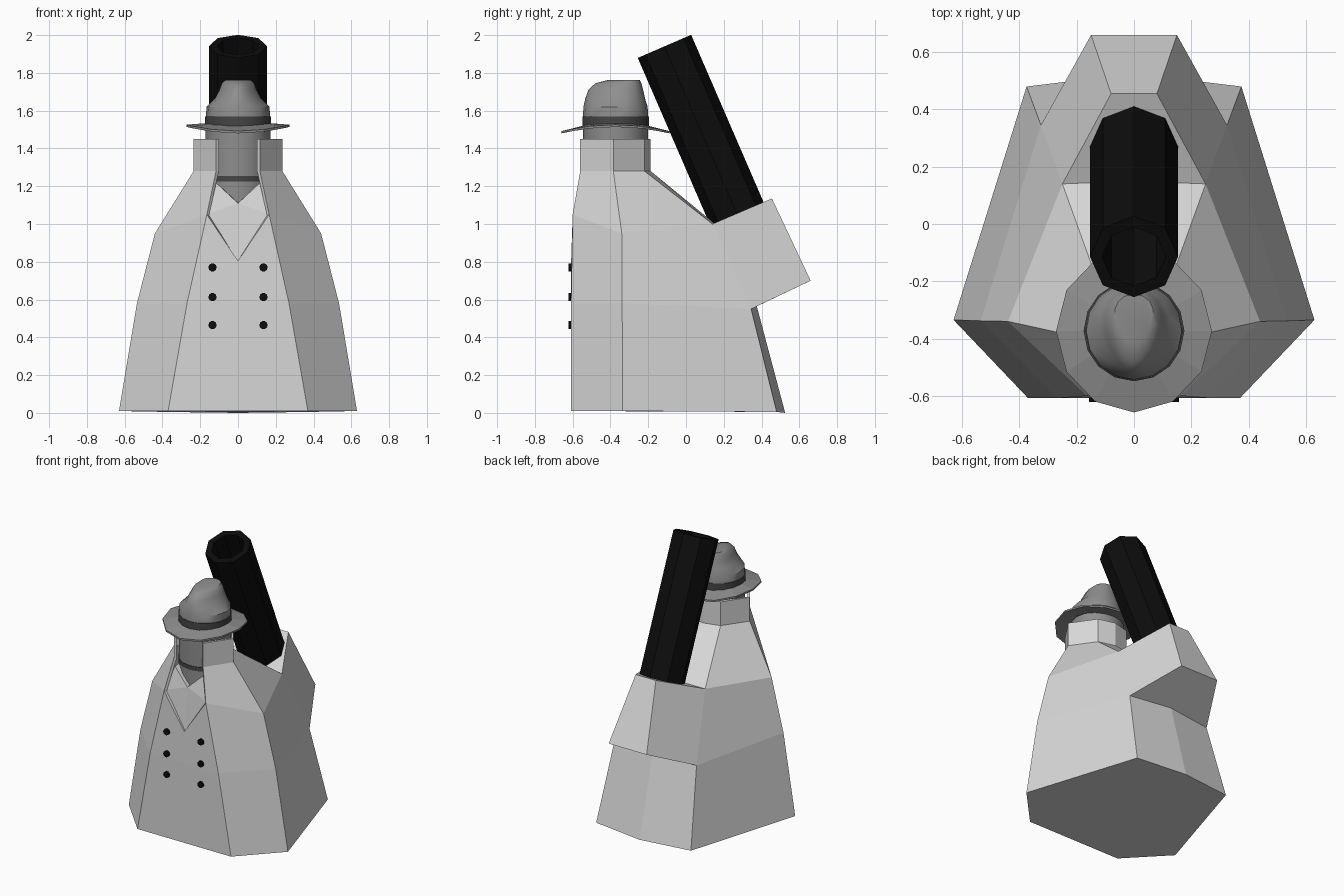
import bpy, bmesh, math
from mathutils import Matrix

if "Cube" in bpy.data.objects:
    bpy.data.objects.remove(bpy.data.objects["Cube"])


def material(name, v):
    m = bpy.data.materials.new(name)
    m.diffuse_color = (v, v, v, 1)
    m.use_nodes = True
    m.node_tree.nodes["Principled BSDF"].inputs["Base Color"].default_value = m.diffuse_color
    return m


COAT = material("light grey", 0.68)
FELT = material("mid grey", 0.27)
BAND = material("dark grey", 0.06)
BLACK = material("black", 0.004)
HEAD_Y = -0.373


def finish(name, bm, mat, smooth=None):
    bmesh.ops.recalc_face_normals(bm, faces=bm.faces)
    me = bpy.data.meshes.new(name)
    bm.to_mesh(me)
    bm.free()
    ob = bpy.data.objects.new(name, me)
    bpy.context.collection.objects.link(ob)
    me.materials.append(mat)
    if smooth:
        bpy.ops.object.select_all(action='DESELECT')
        ob.select_set(True)
        bpy.context.view_layer.objects.active = ob
        bpy.ops.object.shade_smooth_by_angle(angle=math.radians(smooth))
    return ob


def loft(name, rings, mat, closed=False, smooth=None, matrix=None):
    """Skin a list of point rings; cap the ends or join them in a loop."""
    bm = bmesh.new()
    loops = [[bm.verts.new(p) for p in r] for r in rings]
    n = len(loops[0])
    pairs = list(zip(loops, loops[1:]))
    if closed:
        pairs.append((loops[-1], loops[0]))
    else:
        bm.faces.new(loops[0])
        bm.faces.new(loops[-1])
    for a, b in pairs:
        for i in range(n):
            j = (i + 1) % n
            bm.faces.new((a[i], a[j], b[j], b[i]))
    if matrix:
        bmesh.ops.transform(bm, matrix=matrix, verts=bm.verts)
    return finish(name, bm, mat, smooth)


def oval(rx, ry, z, n, y=0.0):
    return [(rx * math.cos(2 * math.pi * k / n),
             y + ry * math.sin(2 * math.pi * k / n), z) for k in range(n)]


def mirrored(name, points, faces, mid_faces, mat):
    """Build faces on the right and mirror them; mid_faces span both sides (~ is left)."""
    bm = bmesh.new()
    v = {}
    for k, (x, y, z) in points.items():
        v[k] = bm.verts.new((x, y, z))
        v["~" + k] = bm.verts.new((-x, y, z)) if x else v[k]
    for f in faces:
        keys = f.split()
        bm.faces.new([v[k] for k in keys])
        bm.faces.new([v["~" + k] for k in reversed(keys)])
    for f in mid_faces:
        bm.faces.new([v[k] for k in f.split()])
    return finish(name, bm, mat)


# Coat: F front, S side, B back, C back centre, P pouch, V neckline point
pts = {
    "F0": (.37, -.608, .01), "F1": (.27, -.608, .58), "F2": (.165, -.6, 1.05),
    "F3": (.116, -.56, 1.28), "F4": (.116, -.56, 1.45),
    "S0": (.63, -.335, .01), "S1": (.535, -.338, .58), "S2": (.44, -.34, .95),
    "S3": (.235, -.385, 1.28), "S4": (.235, -.385, 1.45),
    "B0": (.375, .48, .005), "B1": (.325, .345, .55), "B2": (.25, .14, 1.0),
    "B3": (.12, -.22, 1.28), "B4": (.12, -.22, 1.45),
    "C0": (0, .525, 0), "C1": (0, .375, .564), "C2": (0, .15, 1.004),
    "C3": (0, -.187, 1.28), "C4": (0, -.187, 1.45),
    "P1": (.15, .66, .7), "P2": (.08, .455, 1.135), "V": (0, -.608, .805),
}
sides = [f"{a}{i} {b}{i} {b}{i+1} {a}{i+1}" for a, b in ("FS", "SB") for i in range(4)]
sides += ["B0 C0 C1 B1", "B2 C2 C3 B3", "B3 C3 C4 B4", "B1 P1 P2 B2"]
middle = ["~F0 F0 F1 ~F1", "~F1 F1 F2 V ~F2", "P1 ~P1 ~P2 P2",
          "B1 C1 ~B1 ~P1 P1", "B2 P2 ~P2 ~B2 C2",
          "F0 ~F0 ~S0 ~B0 C0 B0 S0"]
coat = mirrored("coat", pts, sides, middle, COAT)
shell = coat.modifiers.new("thickness", 'SOLIDIFY')
shell.thickness = 0.018
shell.offset = -1

# Shirt front filling the neckline
mirrored("shirt_front", {
    "V": (0, -.596, .80), "E": (.17, -.583, 1.05), "T": (.118, -.545, 1.22),
    "M": (0, -.572, 1.11), "N": (0, -.50, 1.115), "K": (.118, -.47, 1.22)},
    ["V E M", "E T M", "M T K N"], [], COAT)

# Coat buttons in two columns
for col in (-.135, .135):
    for z in (.77, .613, .465):
        place = Matrix.Translation((col, -.604, z)) @ Matrix.Rotation(math.pi / 2, 4, 'X')
        loft("button", [oval(.022, .022, 0, 10), oval(.022, .022, .018, 10)],
             BLACK, matrix=place)

# Neck and choker
loft("neck", [oval(.172, .172, z, 16, HEAD_Y) for z in (1.06, 1.53)], FELT, smooth=40)
loft("choker", [oval(.175, .175, z, 16, HEAD_Y) for z in (1.225, 1.255)], BAND, smooth=40)


# Hat brim, drooping at front and back
def brim_ring(rx, ry, z):
    return [(x, y + HEAD_Y, z - .034 * (y / .285) ** 2)
            for x, y, _ in oval(rx, ry, 0, 12)]


loft("hat_brim", [brim_ring(.15, .15, 1.535), brim_ring(.272, .285, 1.526),
                  brim_ring(.272, .285, 1.514), brim_ring(.15, .15, 1.518)],
     FELT, closed=True)
loft("hat_band", [oval(.176, .176, z, 16, HEAD_Y) for z in (1.515, 1.57)],
     BAND, smooth=40)


# Hat crown, pinched at the sides and narrower at the front
def crown_ring(rx, ry, yc, z, pinch):
    return [(x * (1 + pinch * y / ry), y + yc, z) for x, y, _ in oval(rx, ry, 0, 16)]


loft("hat_crown", [crown_ring(.17, .173, HEAD_Y, 1.56, 0),
                   crown_ring(.167, .17, HEAD_Y, 1.62, 0),
                   crown_ring(.122, .158, -.375, 1.665, .2),
                   crown_ring(.098, .145, -.372, 1.71, .25),
                   crown_ring(.085, .122, -.358, 1.745, .25),
                   crown_ring(.066, .085, -.33, 1.762, .25)], FELT, smooth=35)

# Hollow tube leaning forward out of the back pouch
lean = Matrix.Translation((0, .27, 1.053)) @ Matrix.Rotation(math.radians(23.4), 4, 'X')
loft("back_tube", [oval(r, r, z, 8) for r, z in
                   ((.154, -.03), (.154, .967), (.112, .967), (.112, .15))],
     BLACK, matrix=lean)
